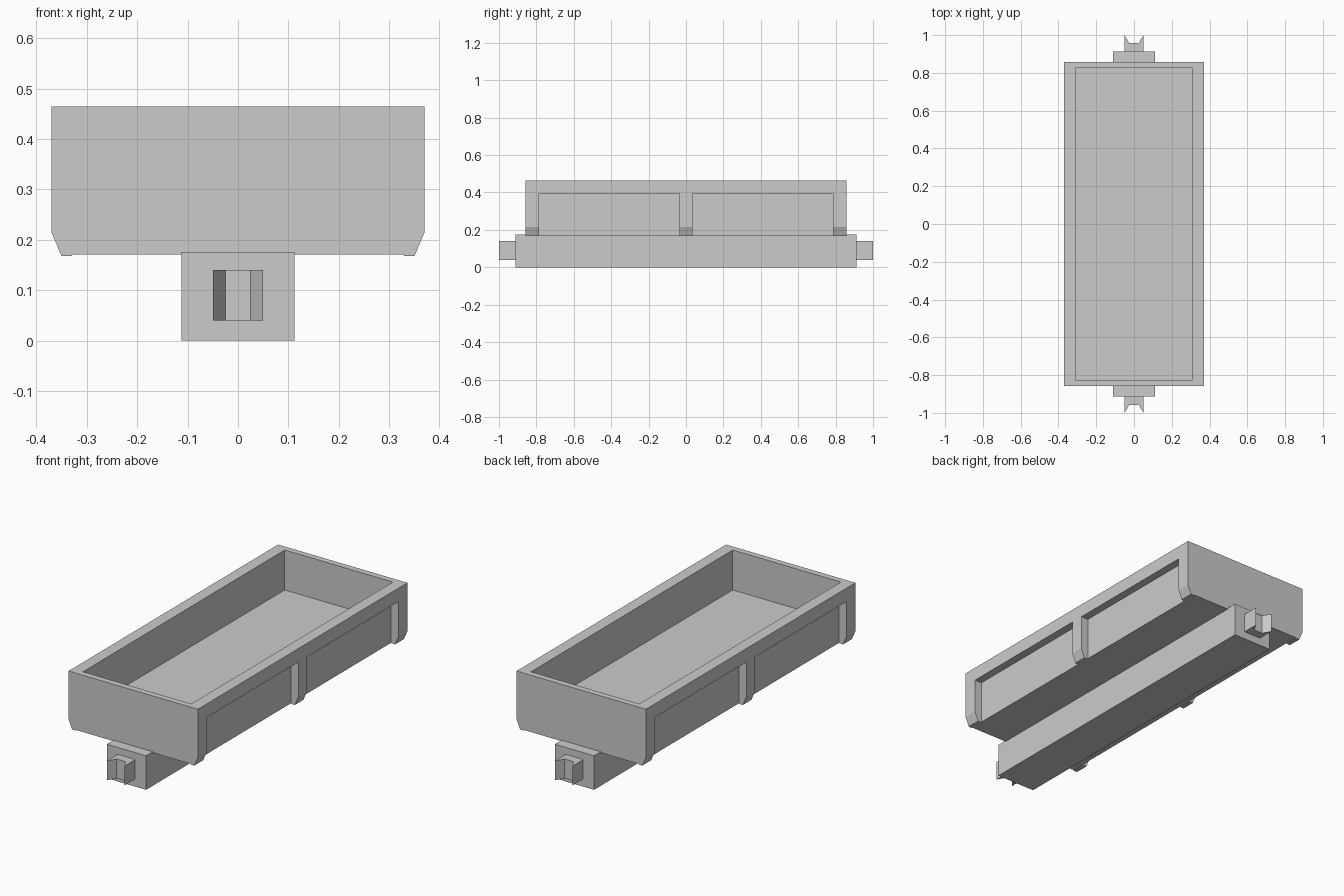
import bpy, bmesh
from mathutils import Vector

if "Cube" in bpy.data.objects:
    bpy.data.objects.remove(bpy.data.objects["Cube"])


def prism(name, outline, axis, lo, hi):
    """Extrude an outline along y (outline in x,z) or z (outline in x,y)."""
    def place(a, b, t):
        return (a, t, b) if axis == 'y' else (a, b, t)
    bm = bmesh.new()
    face = bm.faces.new([bm.verts.new(place(a, b, lo)) for a, b in outline])
    ext = bmesh.ops.extrude_face_region(bm, geom=[face])
    verts = [g for g in ext['geom'] if isinstance(g, bmesh.types.BMVert)]
    step = Vector(place(0, 0, hi - lo))
    bmesh.ops.translate(bm, verts=verts, vec=step)
    bmesh.ops.recalc_face_normals(bm, faces=bm.faces)
    mesh = bpy.data.meshes.new(name)
    bm.to_mesh(mesh)
    bm.free()
    obj = bpy.data.objects.new(name, mesh)
    bpy.context.collection.objects.link(obj)
    return obj


def box(name, x0, x1, y0, y1, z0, z1):
    return prism(name, [(x0, y0), (x1, y0), (x1, y1), (x0, y1)], 'z', z0, z1)


def cut(target, cutter):
    mod = target.modifiers.new("cut", 'BOOLEAN')
    mod.operation = 'DIFFERENCE'
    mod.solver = 'EXACT'
    mod.object = cutter
    bpy.context.view_layer.objects.active = target
    bpy.ops.object.modifier_apply(modifier=mod.name)
    bpy.data.objects.remove(cutter)


# Open wagon tub with chamfered lower edges
half = [(0.328, 0.171), (0.33, 0.168), (0.35, 0.168), (0.37, 0.215), (0.37, 0.465)]
outline = half + [(-x, z) for x, z in reversed(half)]
tub = prism("wagon_tub", outline, 'y', -0.857, 0.857)

# Load space
cut(tub, box("load_space_cutter", -0.31, 0.31, -0.825, 0.825, 0.258, 0.6))

# Recessed side panels, leaving three ribs and a top rail on each side
for side in (-1, 1):
    x0, x1 = sorted((side * 0.328, side * 0.5))
    for y0, y1 in ((-0.785, -0.035), (0.035, 0.785)):
        cut(tub, box("panel_cutter", x0, x1, y0, y1, 0.1, 0.395))

# Central underframe beam
box("underframe_beam", -0.112, 0.112, -0.912, 0.912, 0, 0.176)

# Notched couplers at both ends
notch = [(-0.05, 0.91), (0.05, 0.91), (0.05, 1.0),
         (0.025, 0.957), (-0.025, 0.957), (-0.05, 1.0)]
for name, s in (("front_coupler", -1), ("rear_coupler", 1)):
    prism(name, [(x, s * y) for x, y in notch], 'z', 0.04, 0.14)
